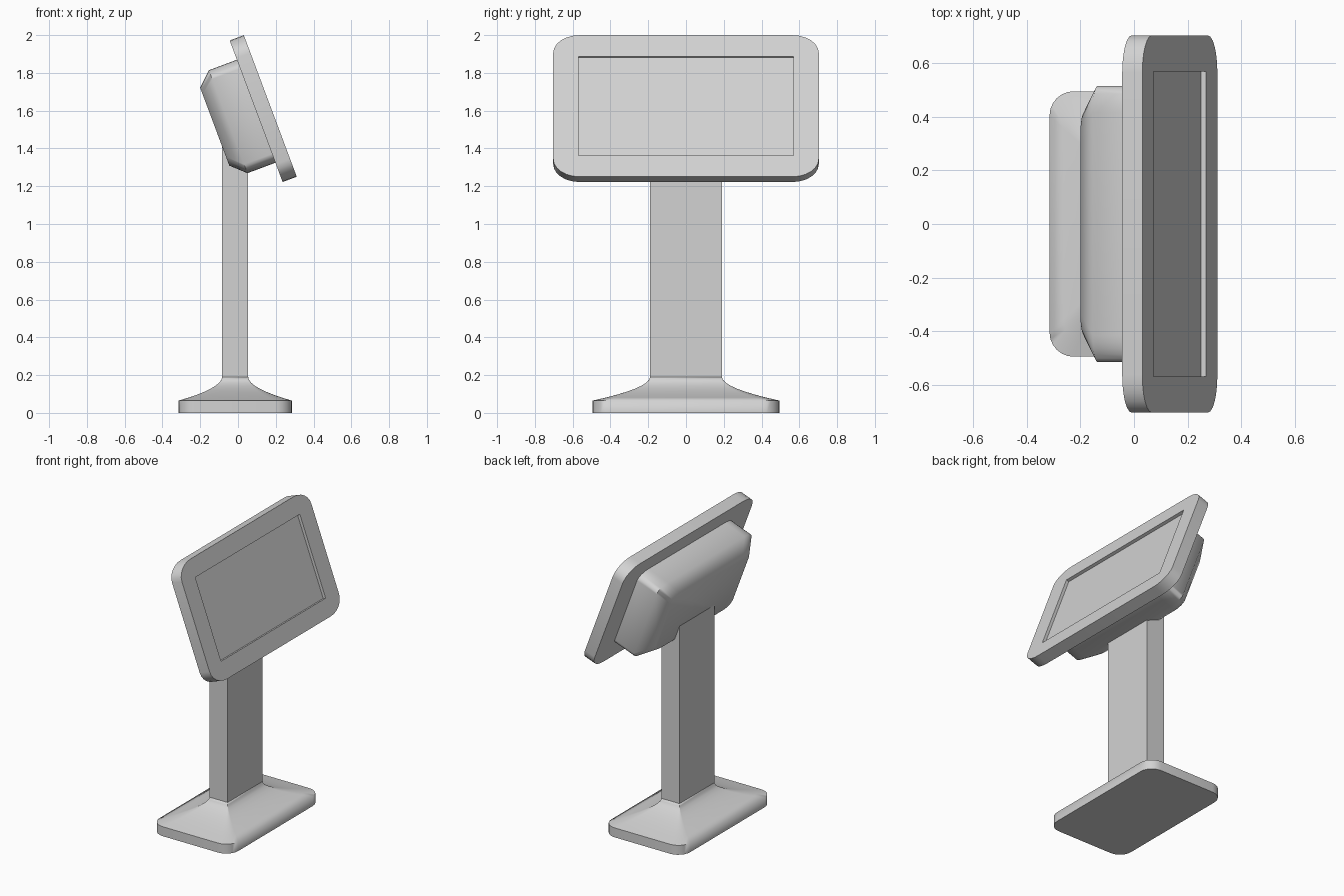
import bpy
import bmesh
from math import sin, cos, pi, radians
from mathutils import Matrix, Vector

cube = bpy.data.objects.get("Cube")
if cube:
    bpy.data.objects.remove(cube, do_unlink=True)

GREY = (0.65, 0.65, 0.65, 1)
grey = bpy.data.materials.new("light_grey")
grey.use_nodes = True
grey.diffuse_color = GREY
grey.node_tree.nodes["Principled BSDF"].inputs["Base Color"].default_value = GREY


def rounded_rect(ha, hb, ra, rb, steps=6):
    """Counter-clockwise outline with elliptical corners."""
    points = []
    for corner, (sa, sb) in enumerate([(1, 1), (-1, 1), (-1, -1), (1, -1)]):
        for i in range(steps + 1):
            t = (corner + i / steps) * pi / 2
            points.append((sa * (ha - ra) + ra * cos(t), sb * (hb - rb) + rb * sin(t)))
    return points


def loft(name, sections, matrix, smooth_angle, cap_end=True):
    """Skin rounded rectangles given as (half a, half b, radius a, radius b, height)."""
    bm = bmesh.new()
    rings = [[bm.verts.new((a, b, h)) for a, b in rounded_rect(ha, hb, ra, rb)]
             for ha, hb, ra, rb, h in sections]
    for low, high in zip(rings, rings[1:]):
        for i in range(len(low)):
            j = (i + 1) % len(low)
            bm.faces.new((low[i], low[j], high[j], high[i]))
    bm.faces.new(rings[0][::-1])
    if cap_end:
        bm.faces.new(rings[-1])
    bmesh.ops.remove_doubles(bm, verts=bm.verts[:], dist=0.0001)
    mesh = bpy.data.meshes.new(name)
    bm.to_mesh(mesh)
    bm.free()
    mesh.materials.append(grey)
    obj = bpy.data.objects.new(name, mesh)
    obj.matrix_world = matrix
    bpy.context.collection.objects.link(obj)
    mesh.shade_smooth()
    mesh.set_sharp_from_angle(angle=radians(smooth_angle))
    return obj


# Stand: slab foot with a concave flare up to the column
stand = Matrix.Translation((-0.015, 0, 0))
col_x, col_y, foot_x, foot_y = 0.069, 0.19, 0.3, 0.495
slab_top, flare_top, radius, steps = 0.065, 0.19, 0.09, 8
foot = [(foot_x, foot_y, radius, radius, 0)]
for i in range(steps + 1):
    s = i / steps
    f = (1 - s) ** 1.9
    foot.append((col_x + (foot_x - col_x) * f, col_y + (foot_y - col_y) * f,
                 radius * f, radius * f, slab_top + (flare_top - slab_top) * s))
loft("foot", foot, stand, 75)
loft("column", [(col_x, col_y, 0, 0, flare_top), (col_x, col_y, 0, 0, 1.45)], stand, 30)

# Tilted head frame: width along y, height up the panel, depth out of the screen
tilt = radians(20.5)
across = Vector((0, 1, 0))
up = Vector((-sin(tilt), 0, cos(tilt)))
out = Vector((cos(tilt), 0, sin(tilt)))
head = Matrix.Translation((0.171, 0, 1.625)) @ Matrix((across, up, out)).transposed().to_4x4()

# Display bezel with a recessed opening, and the screen at its bottom
bezel = (0.703, 0.4, 0.14, 0.1)
opening = (0.568, 0.28, 0, 0)
loft("display_bezel", [(*bezel, -0.08), (*bezel, 0), (*opening, 0), (*opening, -0.02)],
     head, 35, cap_end=False)
loft("screen", [(*opening, -0.03), (*opening, -0.02)], head, 30)

# Rear housing with tapered back
rim = (0.515, 0.291, 0.1, 0.05)
loft("rear_housing", [(0.42, 0.22, 0.085, 0.05, -0.314), (*rim, -0.238), (*rim, -0.079)],
     head, 55)
